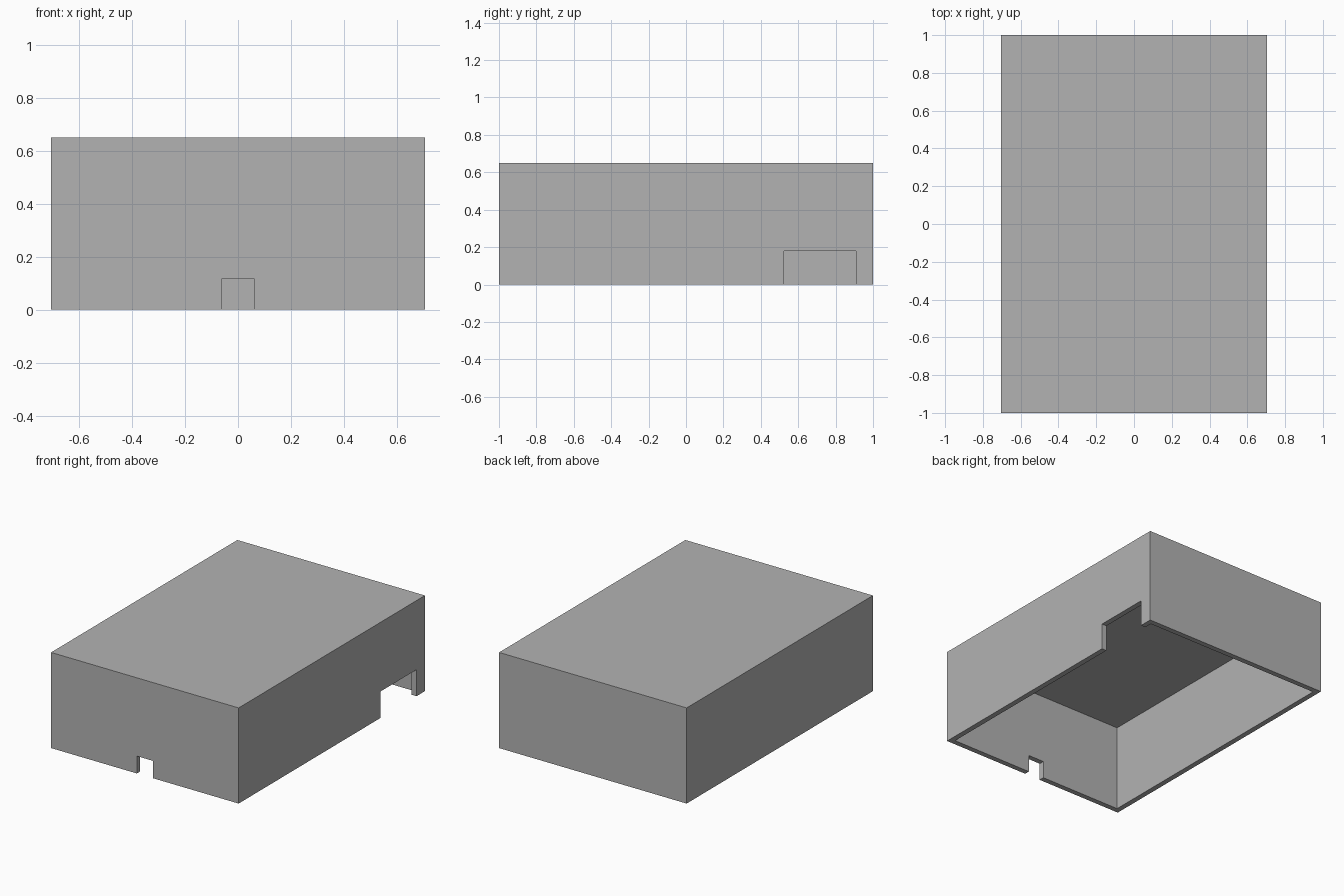
import bpy

cube = bpy.data.objects.get("Cube")
if cube:
    bpy.data.objects.remove(cube, do_unlink=True)

HALF_X, HALF_Y, HEIGHT = 0.705, 1.0, 0.65
WALL, ROOF = 0.036, 0.06
BELOW = -0.1  # cutters start under the open rim


def box(name, low, high):
    """Axis-aligned box between two corners."""
    bpy.ops.mesh.primitive_cube_add(size=1)
    obj = bpy.context.object
    obj.name = obj.data.name = name
    for v in obj.data.vertices:
        v.co = [h if c > 0 else l for c, l, h in zip(v.co, low, high)]
    return obj


def cut(target, cutter):
    """Subtract the cutter, then discard it."""
    cutter.hide_render = True
    mod = target.modifiers.new(cutter.name, 'BOOLEAN')
    mod.operation = 'DIFFERENCE'
    mod.solver = 'EXACT'
    mod.object = cutter
    bpy.context.view_layer.objects.active = target
    bpy.ops.object.modifier_apply(modifier=mod.name)
    bpy.data.objects.remove(cutter, do_unlink=True)


# Material
grey = bpy.data.materials.new("plain grey")
grey.use_nodes = True
colour = (0.45, 0.45, 0.45, 1)
grey.diffuse_color = colour
grey.node_tree.nodes["Principled BSDF"].inputs["Base Color"].default_value = colour

# Outer block, open underneath
cover = box("box_cover", (-HALF_X, -HALF_Y, 0), (HALF_X, HALF_Y, HEIGHT))
cut(cover, box("cavity", (WALL - HALF_X, WALL - HALF_Y, BELOW),
               (HALF_X - WALL, HALF_Y - WALL, HEIGHT - ROOF)))

# Small slot in the front wall
cut(cover, box("front_slot", (-0.06, -HALF_Y - 0.1, BELOW),
               (0.06, -HALF_Y + 0.1, 0.118)))

# Wide opening in the +x wall, near the back
cut(cover, box("side_opening", (HALF_X - 0.1, 0.525, BELOW),
               (HALF_X + 0.1, 0.91, 0.18)))

cover.data.materials.clear()
cover.data.materials.append(grey)
for face in cover.data.polygons:
    face.material_index = 0
    face.use_smooth = False
